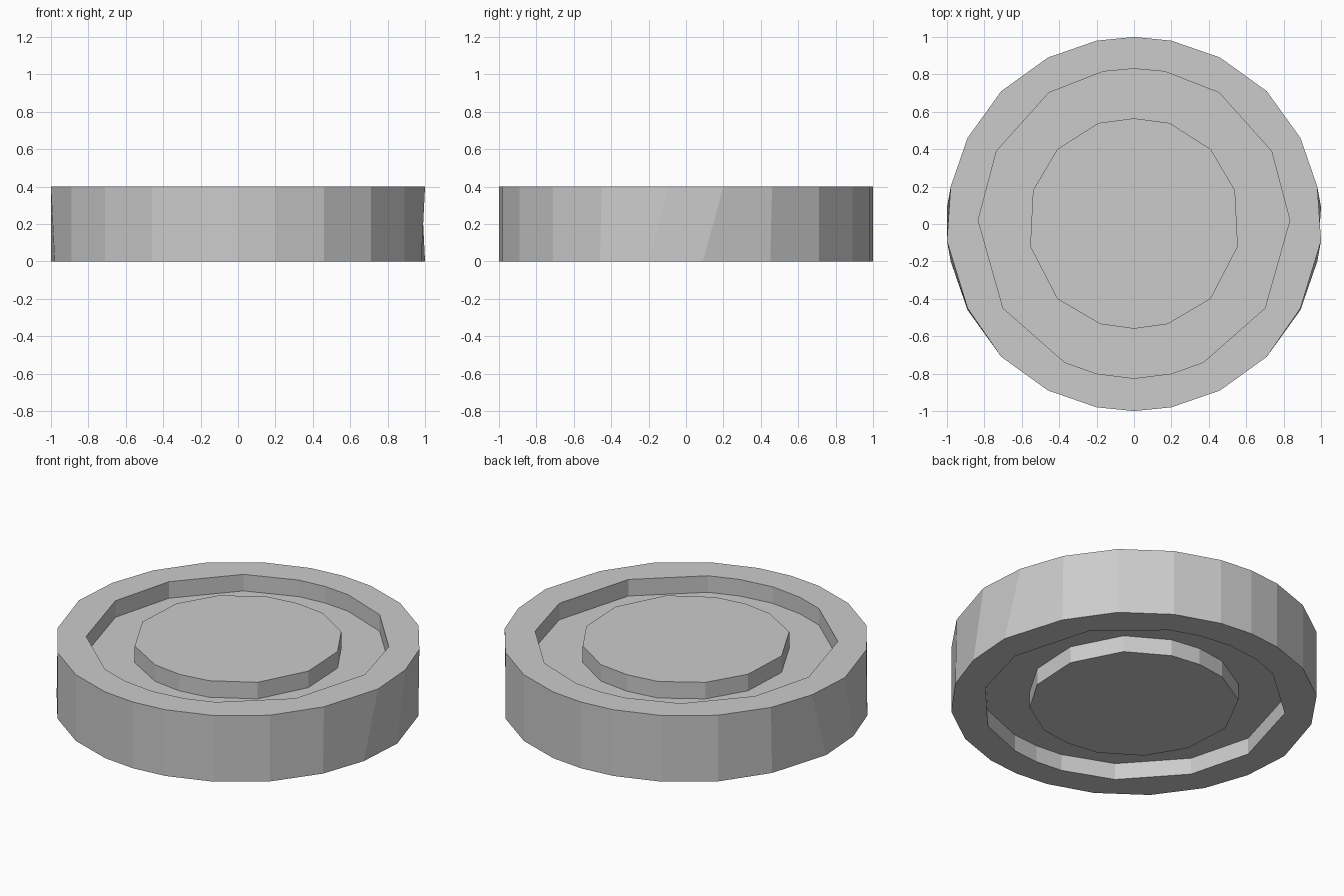
import bpy
import bmesh

if "Cube" in bpy.data.objects:
    bpy.data.objects.remove(bpy.data.objects["Cube"])

# Right-hand halves of the three outlines (top side), from back (+y) to front (-y)
OUTER = [(0, 1), (.2, .98), (.46, .89), (.71, .71), (.89, .46), (.98, .2), (1, -.09),
         (.89, -.45), (.71, -.71), (.46, -.89), (.2, -.98), (0, -1)]
GROOVE = [(0, .83), (.165, .815), (.455, .702), (.735, .39), (.833, .02),
          (.7, -.45), (.37, -.74), (.2, -.8), (0, -.825)]
ISLAND = [(0, .565), (.19, .54), (.41, .40), (.54, .18), (.555, -.12),
          (.41, -.40), (.18, -.535), (0, -.56)]
HEIGHT, DEPTH = 0.4, 0.1

bm = bmesh.new()


def ring(half, z, flip=False):
    """Closed loop mirrored in x; the underside is the top side turned over in y."""
    pts = half
    if flip:
        pts = [(x, -y) for x, y in reversed(half)]
    pts = pts + [(-x, y) for x, y in reversed(pts[1:-1])]
    return [bm.verts.new((x, y, z)) for x, y in pts]


def loop_edges(vs):
    out = []
    for a, b in zip(vs, vs[1:] + vs[:1]):
        out.append(bm.edges.get((a, b)) or bm.edges.new((a, b)))
    return out


def wall(a, b):
    n = len(a)
    for i in range(n):
        j = (i + 1) % n
        bm.faces.new((a[i], a[j], b[j], b[i]))


def flat_ring(a, b):
    bmesh.ops.triangle_fill(bm, edges=loop_edges(a) + loop_edges(b), use_beauty=True)


def grooved_side(z_face, z_floor, flip):
    """Central island, groove and rim of one side; returns the outer loop."""
    rim = ring(OUTER, z_face, flip)
    g_top, g_floor = ring(GROOVE, z_face, flip), ring(GROOVE, z_floor, flip)
    i_top, i_floor = ring(ISLAND, z_face, flip), ring(ISLAND, z_floor, flip)
    bm.faces.new(i_top)
    wall(i_top, i_floor)
    wall(g_top, g_floor)
    flat_ring(g_floor, i_floor)
    flat_ring(rim, g_top)
    return rim


# Both sides joined by the outer wall
top = grooved_side(HEIGHT, HEIGHT - DEPTH, False)
bottom = grooved_side(0, DEPTH, True)
wall(top, bottom)

bmesh.ops.recalc_face_normals(bm, faces=bm.faces[:])
mesh = bpy.data.meshes.new("grooved_disc")
bm.to_mesh(mesh)
bm.free()
disc = bpy.data.objects.new("grooved_disc", mesh)
bpy.context.collection.objects.link(disc)
